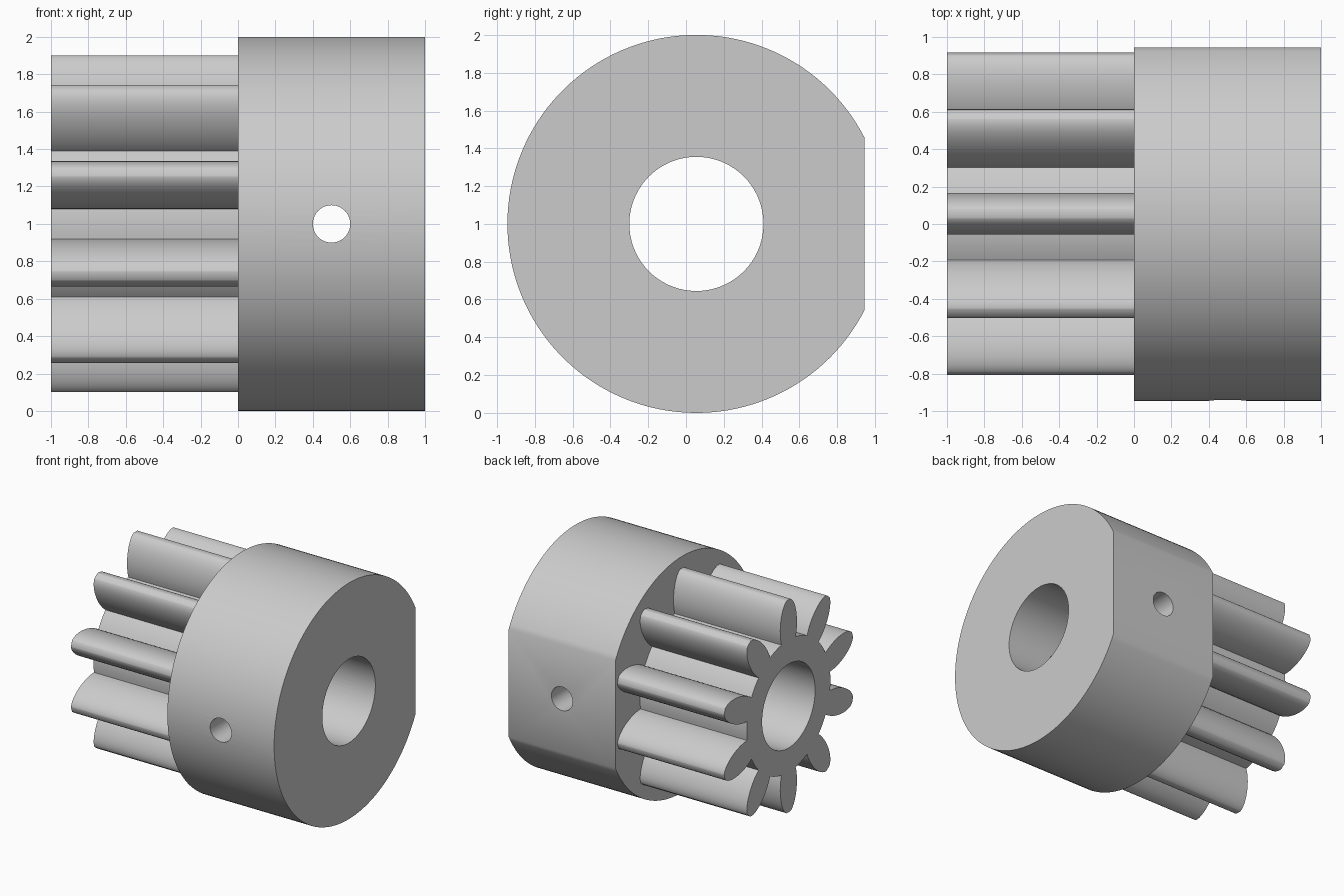
import bpy, bmesh
from math import sin, cos, pi, sqrt, asin, radians
from mathutils import Vector

AXIS_Y, AXIS_Z = 0.055, 1.0
HUB_R, BORE_R, ROOT_R, TIP_R = 1.0, 0.355, 0.56, 0.9
TEETH = 10

if "Cube" in bpy.data.objects:
    bpy.data.objects.remove(bpy.data.objects["Cube"], do_unlink=True)

grey = bpy.data.materials.new("plain grey")
grey.use_nodes = True
colour = (0.6, 0.6, 0.6, 1)
grey.diffuse_color = colour
grey.node_tree.nodes["Principled BSDF"].inputs["Base Color"].default_value = colour


def prism(name, outline, start, end, place):
    """Extrude a closed outline from start to end; place maps (u, v, w) to space."""
    bm = bmesh.new()
    base = bm.faces.new([bm.verts.new(place(u, v, start)) for u, v in outline])
    top = bmesh.ops.extrude_face_region(bm, geom=[base])["geom"]
    shift = place(0, 0, end) - place(0, 0, start)
    bmesh.ops.translate(bm, vec=shift, verts=[g for g in top if isinstance(g, bmesh.types.BMVert)])
    bmesh.ops.recalc_face_normals(bm, faces=bm.faces)
    mesh = bpy.data.meshes.new(name)
    bm.to_mesh(mesh)
    bm.free()
    obj = bpy.data.objects.new(name, mesh)
    bpy.context.collection.objects.link(obj)
    mesh.materials.append(grey)
    return obj


def along_x(u, v, w):
    return Vector((w, AXIS_Y + u, AXIS_Z + v))


def along_y(u, v, w):
    return Vector((0.5 + u, w, AXIS_Z + v))


def circle(radius, count):
    return [(radius * cos(2 * pi * i / count), radius * sin(2 * pi * i / count)) for i in range(count)]


def polar(radius, angle):
    return radius * cos(angle), radius * sin(angle)


def half_width(r):
    # Leaf-shaped tooth flank, widest between root and tip
    return 0.112 * sqrt(1 - ((r - 0.68) / 0.225) ** 2)


def gear_outline(steps=16):
    radii = [ROOT_R + (TIP_R - ROOT_R) * sin(pi / 2 * i / steps) for i in range(steps + 1)]
    flank = [(r, asin(half_width(r) / r)) for r in radii]
    pitch = 2 * pi / TEETH
    foot = flank[0][1]
    points = []
    for k in range(TEETH):
        mid = pi / 2 + k * pitch
        points += [polar(r, mid - a) for r, a in flank]
        points += [polar(r, mid + a) for r, a in reversed(flank)]
        gap = pitch - 2 * foot
        points += [polar(ROOT_R, mid + foot + gap * j / 6) for j in range(1, 6)]
    return points


def cut(target, cutter):
    cutter.hide_render = True
    mod = target.modifiers.new("cut", "BOOLEAN")
    mod.operation, mod.solver, mod.object = "DIFFERENCE", "EXACT", cutter
    bpy.ops.object.select_all(action="DESELECT")
    bpy.context.view_layer.objects.active = target
    target.select_set(True)
    bpy.ops.object.modifier_apply(modifier=mod.name)


# Hub: a disc with one flat side at the back
flat = 0.89
hub_limit = asin(sqrt(1 - flat ** 2))
sweep = 2 * (pi - hub_limit)
hub = prism("hub", [polar(HUB_R, hub_limit + sweep * i / 120) for i in range(121)], 0, 1, along_x)

# Pinion: ten leaf-shaped teeth
pinion = prism("pinion", gear_outline(), -1, 0, along_x)

# Shaft bore through both parts, screw hole through the hub
bore = prism("bore_cutter", circle(BORE_R, 72), -1.5, 1.5, along_x)
screw = prism("screw_hole_cutter", circle(0.1, 40), -1.5, 1.5, along_y)
cut(hub, bore)
cut(hub, screw)
cut(pinion, bore)
for cutter in (bore, screw):
    bpy.data.objects.remove(cutter, do_unlink=True)

# Smooth curved walls, sharp rims
for part in (hub, pinion):
    bpy.ops.object.select_all(action="DESELECT")
    part.select_set(True)
    bpy.context.view_layer.objects.active = part
    bpy.ops.object.shade_smooth_by_angle(angle=radians(30))
